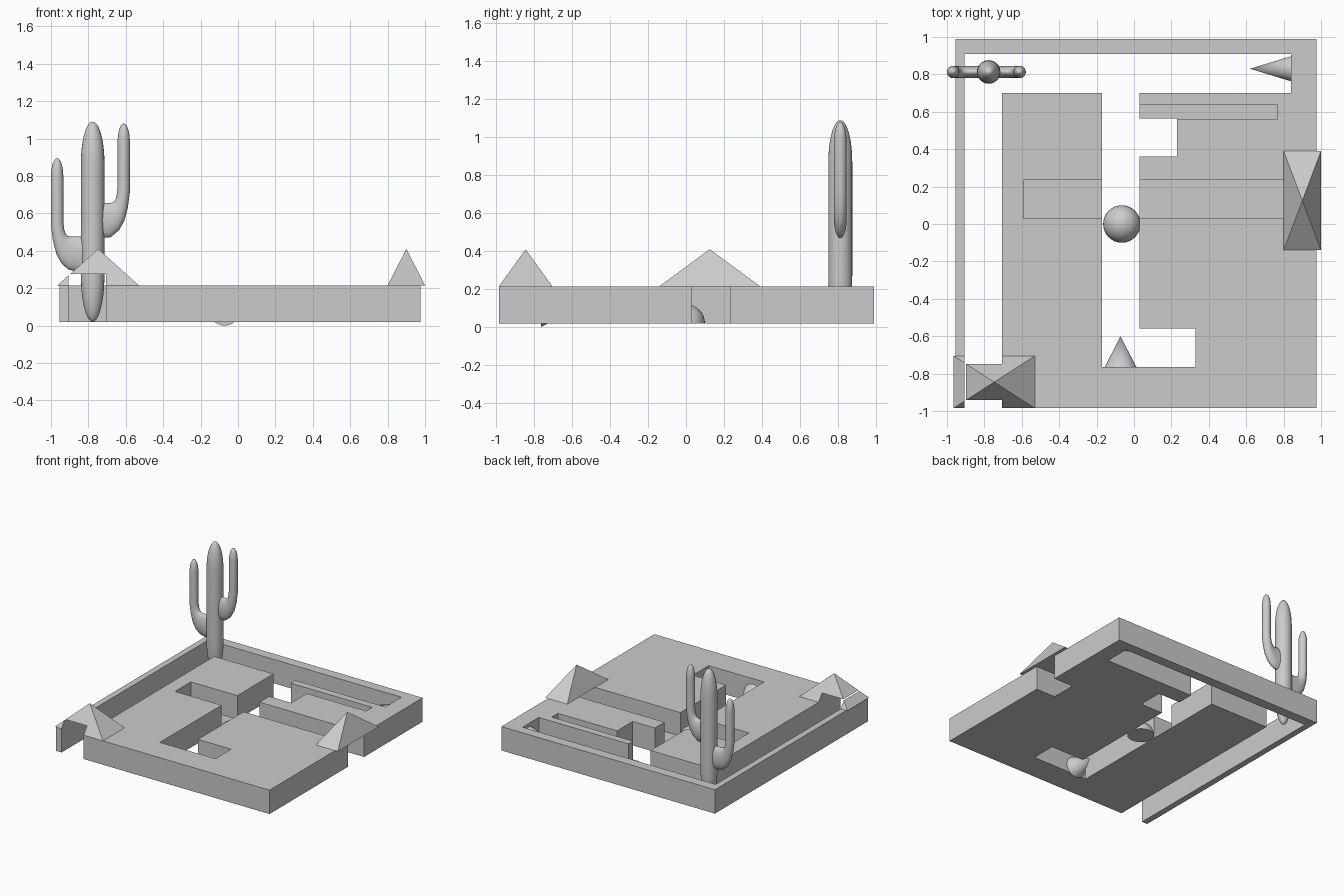
import bpy, bmesh, math
from mathutils import Matrix, Vector

if "Cube" in bpy.data.objects:
    bpy.data.objects.remove(bpy.data.objects["Cube"])

grey = bpy.data.materials.new("light_grey")
grey.diffuse_color = (0.6, 0.6, 0.6, 1)
grey.use_nodes = True
grey.node_tree.nodes["Principled BSDF"].inputs["Base Color"].default_value = grey.diffuse_color


def finish(name, bm, smooth=False):
    bmesh.ops.recalc_face_normals(bm, faces=bm.faces)
    me = bpy.data.meshes.new(name)
    bm.to_mesh(me)
    bm.free()
    ob = bpy.data.objects.new(name, me)
    bpy.context.collection.objects.link(ob)
    me.materials.append(grey)
    if smooth:
        bpy.ops.object.select_all(action='DESELECT')
        ob.select_set(True)
        bpy.context.view_layer.objects.active = ob
        bpy.ops.object.shade_smooth_by_angle(angle=math.radians(40))
    return ob


def box(name, x0, x1, y0, y1, z0, z1):
    bm = bmesh.new()
    bmesh.ops.create_cube(bm, size=1)
    for v in bm.verts:
        v.co = ((x0 + x1) / 2 + v.co.x * (x1 - x0),
                (y0 + y1) / 2 + v.co.y * (y1 - y0),
                (z0 + z1) / 2 + v.co.z * (z1 - z0))
    return finish(name, bm)


def pyramid(name, x0, x1, y0, y1, z0, z1):
    bm = bmesh.new()
    base = [bm.verts.new((x, y, z0)) for x, y in ((x0, y0), (x1, y0), (x1, y1), (x0, y1))]
    tip = bm.verts.new(((x0 + x1) / 2, (y0 + y1) / 2, z1))
    bm.faces.new(base)
    for i in range(4):
        bm.faces.new((base[i], base[(i + 1) % 4], tip))
    return finish(name, bm)


def cone(name, centre, direction, radius, length):
    # centre is the middle of the base disc
    bm = bmesh.new()
    bmesh.ops.create_cone(bm, cap_ends=True, segments=32, radius1=radius, radius2=0, depth=length)
    d = Vector(direction)
    turn = d.to_track_quat('Z', 'Y').to_matrix().to_4x4()
    bmesh.ops.transform(bm, matrix=Matrix.Translation(Vector(centre) + d * length / 2) @ turn, verts=bm.verts)
    return finish(name, bm, True)


def cut(target, cutter):
    mod = target.modifiers.new("cut", 'BOOLEAN')
    mod.operation = 'DIFFERENCE'
    mod.solver = 'EXACT'
    mod.object = cutter
    bpy.ops.object.select_all(action='DESELECT')
    bpy.context.view_layer.objects.active = target
    target.select_set(True)
    bpy.ops.object.modifier_apply(modifier=mod.name)


def loft(name, rings):
    # rings: (centre, half vector in the xz plane, half depth in y)
    n = 24
    bm = bmesh.new()
    loops = []
    for c, h, r in rings:
        loops.append([bm.verts.new(Vector(c) + Vector(h) * math.cos(2 * math.pi * i / n)
                                   + Vector((0, r * math.sin(2 * math.pi * i / n), 0))) for i in range(n)])
    for a, b in zip(loops, loops[1:]):
        for i in range(n):
            j = (i + 1) % n
            bm.faces.new((a[i], a[j], b[j], b[i]))
    bm.faces.new(loops[0])
    bm.faces.new(loops[-1])
    return finish(name, bm, True)


# Maze slab and its corner pyramids
slab = box("maze_slab", -0.955, 0.975, -0.985, 0.99, 0.02, 0.215)
left_pyramid = pyramid("left_pyramid", -0.965, -0.53, -0.985, -0.705, 0.215, 0.41)
right_pyramid = pyramid("right_pyramid", 0.80, 1.0, -0.14, 0.39, 0.215, 0.41)

# Corridors cut right through, then shallow grooves that keep a thin floor
low, high, floor = -0.1, 0.275, 0.022
corridors = [
    (-0.905, -0.705, -1.1, 0.91, low, high),     # left corridor
    (-0.90, 0.84, 0.70, 0.909, low, high),       # back corridor
    (-0.17, 0.03, -0.765, 0.75, low, high),      # centre corridor
    (0.0, 0.33, -0.764, -0.56, low, high),       # front nook
    (0.0, 0.23, 0.36, 0.565, low, high),         # back nook
    (0.80, 1.1, 0.03, 0.235, low, high),         # right exit
    (-0.59, 0.85, 0.0301, 0.2349, floor, high),  # cross groove
    (0.0, 0.765, 0.56, 0.64, floor, high),       # back groove
]
for i, dims in enumerate(corridors):
    cutter = box("cutter", *dims)
    cut(slab, cutter)
    if i == 0:
        cut(left_pyramid, cutter)
    bpy.data.objects.remove(cutter)

# Dome in the centre corridor
bm = bmesh.new()
bmesh.ops.create_uvsphere(bm, u_segments=32, v_segments=16, radius=0.1)
res = bmesh.ops.bisect_plane(bm, geom=bm.verts[:] + bm.edges[:] + bm.faces[:], plane_co=(0, 0, 0),
                             plane_no=(0, 0, 1), clear_inner=True)
bmesh.ops.holes_fill(bm, edges=[e for e in bm.edges if e.is_boundary])
bmesh.ops.translate(bm, vec=(-0.065, 0, 0.02), verts=bm.verts)
finish("dome", bm, True)

# Cones lying against the corridor ends
cone("front_cone", (-0.072, -0.765, 0.085), (0, 1, 0), 0.085, 0.165)
cone("back_cone", (0.84, 0.83, 0.12), (-1, 0, 0), 0.067, 0.22)

# Cactus trunk with long rounded ends
cx, cy = -0.777, 0.813
rings = []
steps = 10
for i in range(steps):
    a = math.pi / 2 * (i + 0.15) / steps
    rings.append((0.27 - 0.25 * math.cos(a), 0.063 * math.sin(a)))
rings.append((0.27, 0.063))
rings.append((0.87, 0.063))
for i in range(1, steps):
    a = math.pi / 2 * (i + 0.85 * i / (steps - 1)) / steps
    rings.append((0.87 + 0.22 * math.sin(a), 0.063 * math.cos(a)))
loft("cactus_trunk", [((cx, cy, z), (r, 0, 0), r) for z, r in rings])

# Cactus arms: inner and outer edge of the elbow, as distance from trunk and height
elbow = [((.03, 0), (.03, -.185)), ((.09, 0), (.09, -.185)), ((.115, 0), (.125, -.175)),
         ((.13, .005), (.16, -.145)), ((.14, .018), (.188, -.095)), ((.147, .04), (.207, -.025)),
         ((.152, .08), (.218, .06))]


def arm(name, side, base, shift, height):
    rings = []
    for (di, zi), (do, zo) in elbow:
        k = shift if di > 0.1 else 0
        a = Vector((cx + side * (di + k), cy, base + zi))
        b = Vector((cx + side * (do + k), cy, base + zo))
        rings.append(((a + b) / 2, (b - a) / 2, 0.033))
    x = cx + side * (0.185 + shift)
    for i in range(9):
        a = math.pi / 2 * i * 0.98 / 8
        r = 0.033 * math.cos(a)
        rings.append(((x, cy, base + height - 0.1 + 0.1 * math.sin(a)), (side * r, 0, 0), r))
    loft(name, rings)


arm("cactus_left_arm", -1, 0.475, 0.005, 0.42)
arm("cactus_right_arm", 1, 0.655, -0.019, 0.425)
